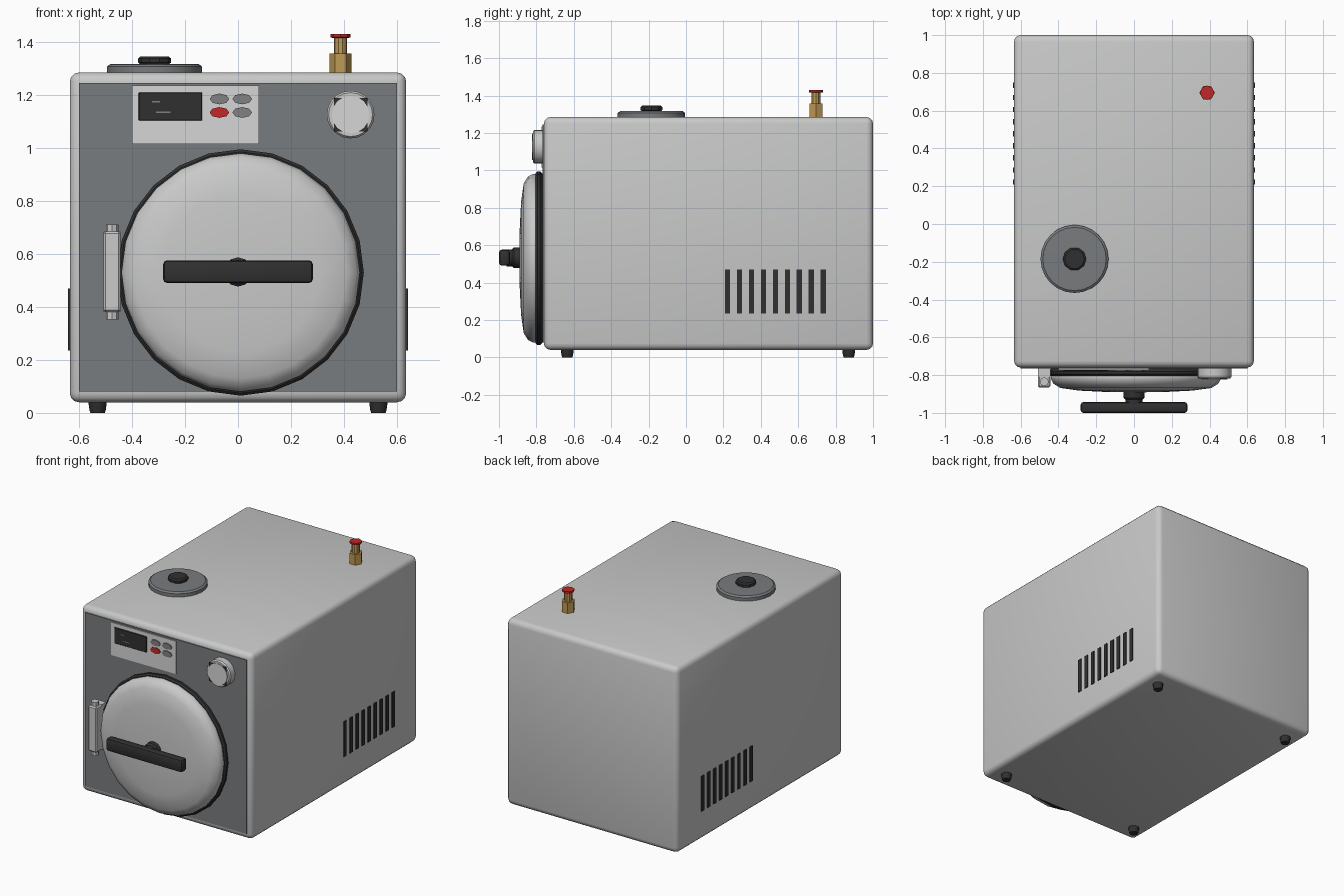
import bpy, bmesh, math
from mathutils import Matrix, Vector

if "Cube" in bpy.data.objects:
    bpy.data.objects.remove(bpy.data.objects["Cube"])


def material(name, r, g, b):
    m = bpy.data.materials.new(name)
    m.diffuse_color = (r, g, b, 1)
    m.use_nodes = True
    m.node_tree.nodes["Principled BSDF"].inputs["Base Color"].default_value = m.diffuse_color
    return m


SHELL = material("light grey", 0.58, 0.59, 0.58)
PANEL = material("slate grey", 0.19, 0.20, 0.21)
BLACK = material("black", 0.03, 0.03, 0.03)
BUTTON = material("button grey", 0.22, 0.22, 0.23)
RED = material("red", 0.55, 0.02, 0.02)
BRASS = material("brass", 0.52, 0.32, 0.09)
WHITE = material("pale grey", 0.66, 0.67, 0.66)


def finish(bm, name, mat, smooth=True):
    bmesh.ops.recalc_face_normals(bm, faces=bm.faces)
    me = bpy.data.meshes.new(name)
    bm.to_mesh(me)
    bm.free()
    me.materials.append(mat)
    ob = bpy.data.objects.new(name, me)
    bpy.context.collection.objects.link(ob)
    if smooth:
        bpy.ops.object.select_all(action="DESELECT")
        ob.select_set(True)
        bpy.context.view_layer.objects.active = ob
        bpy.ops.object.shade_smooth_by_angle(angle=math.radians(35))
    return ob


def box(name, mat, x, y, z, bevel=0, segments=2):
    """Box from (min, max) pairs along each axis."""
    bm = bmesh.new()
    size = Vector((x[1] - x[0], y[1] - y[0], z[1] - z[0]))
    mid = Vector((x[0] + x[1], y[0] + y[1], z[0] + z[1])) / 2
    bmesh.ops.create_cube(bm, size=1, matrix=Matrix.Translation(mid) @ Matrix.Diagonal((*size, 1)))
    if bevel:
        bmesh.ops.bevel(bm, geom=bm.edges[:], offset=bevel, segments=segments,
                        profile=0.5, affect="EDGES")
    return finish(bm, name, mat, bool(bevel))


def lathe(name, mat, centre, profile, sides, front=False, squash=1, smooth=True):
    """Closed turned part; profile is (radius, height), along z or toward -y."""
    bm = bmesh.new()
    rings = []
    for r, h in profile:
        ring = []
        for i in range(sides):
            a = 2 * math.pi * i / sides
            u, v = r * math.cos(a), r * math.sin(a) * squash
            p = Vector((u, -h, v)) if front else Vector((u, v, h))
            ring.append(bm.verts.new(p + Vector(centre)))
        rings.append(ring)
    for a, b in zip(rings, rings[1:]):
        for i in range(sides):
            j = (i + 1) % sides
            bm.faces.new((a[i], a[j], b[j], b[i]))
    bm.faces.new(rings[0])
    bm.faces.new(rings[-1])
    return finish(bm, name, mat, smooth)


# Cabinet and front fascia
box("cabinet", SHELL, (-0.635, 0.635), (-0.76, 1.0), (0.04, 1.285), 0.035, 3)
box("front_panel", PANEL, (-0.6, 0.6), (-0.766, -0.75), (0.08, 1.245))

# Feet
for sx in (-1, 1):
    for y in (-0.635, 0.87):
        lathe("foot", BLACK, (sx * 0.53, y, 0), [(0.027, 0), (0.031, 0.012), (0.036, 0.05)], 12)

# Side vent slots
for sx in (-1, 1):
    for i in range(9):
        y = 0.222 + i * 0.064
        x = sorted((sx * 0.633, sx * 0.641))
        box("vent_slot", BLACK, x, (y - 0.014, y + 0.014), (0.235, 0.47))

# Round door with gasket
DOOR = (0.01, -0.76, 0.53)
lathe("door_gasket", BLACK, DOOR,
      [(0.44, 0), (0.455, 0.01), (0.465, 0.02), (0.465, 0.035), (0.455, 0.045)], 24, True)
lathe("door", SHELL, DOOR,
      [(0.44, 0.03), (0.45, 0.045), (0.45, 0.06), (0.437, 0.085), (0.40, 0.108),
       (0.30, 0.122), (0.16, 0.129), (0.04, 0.131)], 24, True)

# Door handle
lathe("handle_stem", BLACK, (0, -0.76, 0.532),
      [(0.055, 0.12), (0.055, 0.16), (0.045, 0.17), (0.045, 0.2)], 12, True)
box("handle_bar", BLACK, (-0.283, 0.283), (-1.0, -0.942), (0.49, 0.576), 0.016, 2)

# Hinge: block, pin and mounting plate
box("hinge_block", SHELL, (-0.508, -0.443), (-0.866, -0.80), (0.38, 0.685), 0.008, 1)
box("hinge_plate", SHELL, (-0.508, -0.443), (-0.81, -0.762), (0.38, 0.685))
lathe("hinge_pin", SHELL, (-0.475, -0.835, 0), [(0.024, 0.352), (0.024, 0.712)], 8)

# Control panel with screen and buttons
box("control_plate", WHITE, (-0.4, 0.08), (-0.772, -0.764), (1.015, 1.235))
box("screen", BLACK, (-0.375, -0.135), (-0.778, -0.77), (1.103, 1.21), 0.003, 1)
for x0, x1, z in ((-0.325, -0.295, 1.175), (-0.31, -0.255, 1.135)):
    box("screen_readout", BUTTON, (x0, x1), (-0.7795, -0.777), (z - 0.003, z + 0.003))
for x in (-0.07, 0.016):
    for z in (1.185, 1.134):
        red = x < 0 and z < 1.15
        lathe("red_button" if red else "button", RED if red else BUTTON,
              (x, -0.77, z), [(0.037, 0), (0.037, 0.008)], 8, True, 0.55)

# Pressure gauge
GAUGE = (0.425, -0.76, 1.126)
lathe("gauge_case", SHELL, GAUGE, [(0.09, 0), (0.09, 0.05), (0.083, 0.059)], 20, True)
box("gauge_marks", BLACK, (0.362, 0.488), (-0.8215, -0.817), (1.063, 1.189))
lathe("gauge_dial", WHITE, GAUGE, [(0.071, 0.058), (0.071, 0.064)], 16, True)

# Filler lid on top
LID = (-0.315, -0.185, 1.28)
lathe("filler_lid", PANEL, LID, [(0.18, 0), (0.18, 0.027), (0.168, 0.036), (0.05, 0.038)], 24)
lathe("filler_knob", BLACK, LID, [(0.05, 0.035), (0.062, 0.042), (0.062, 0.058), (0.052, 0.066)], 10)

# Safety valve
VALVE = (0.387, 0.695, 1.28)
lathe("valve_nut", BRASS, VALVE, [(0.041, 0), (0.041, 0.076)], 6, smooth=False)
lathe("valve_body", BRASS, VALVE, [(0.025, 0.07), (0.025, 0.14)], 10)
lathe("valve_cap", RED, VALVE, [(0.03, 0.135), (0.038, 0.138), (0.038, 0.15)], 8)
